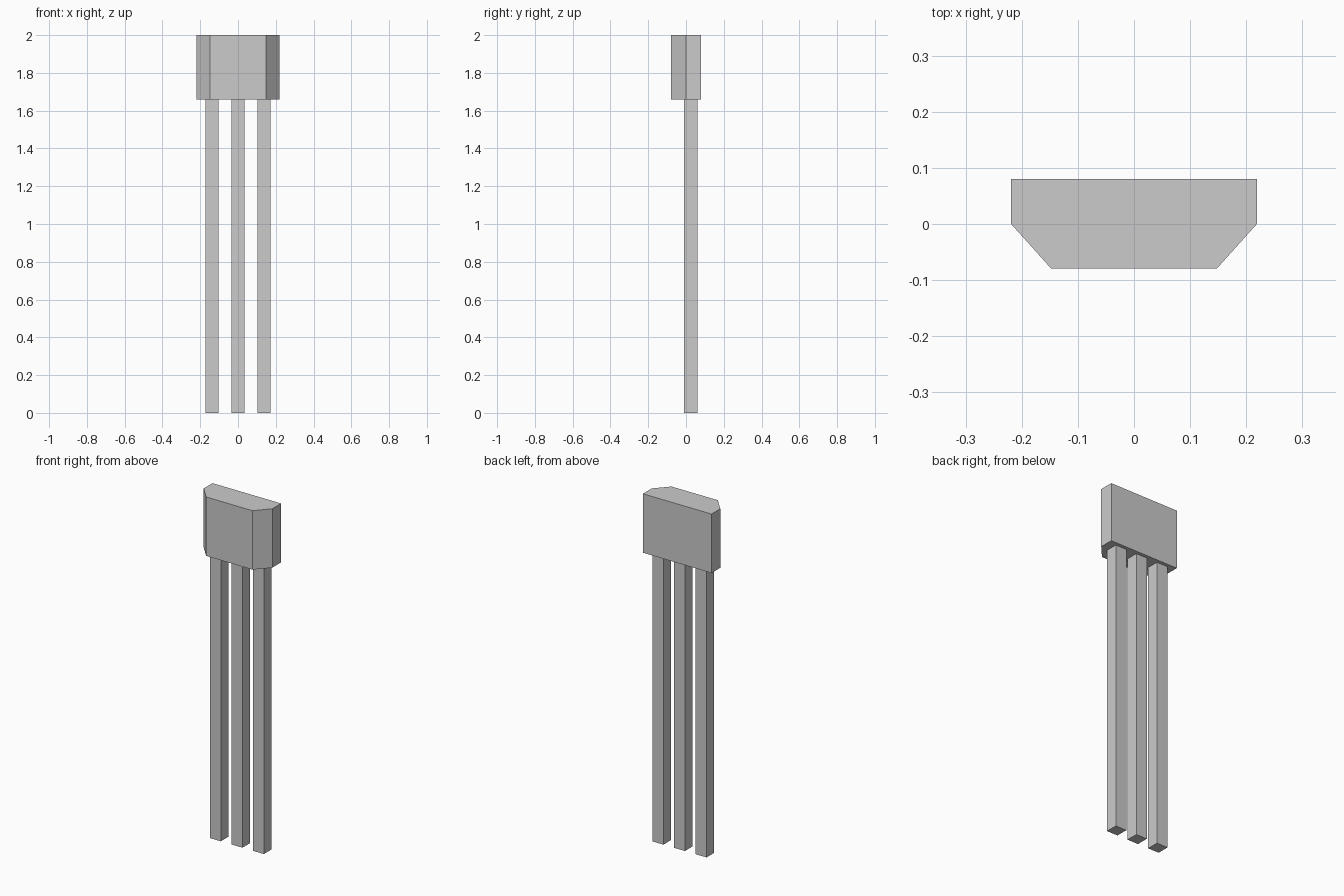
import bpy, bmesh

if "Cube" in bpy.data.objects:
    bpy.data.objects.remove(bpy.data.objects["Cube"])


def prism(name, profile, z0, z1):
    """Extrude a closed counter-clockwise xy profile from z0 up to z1."""
    bm = bmesh.new()
    base = bm.faces.new([bm.verts.new((x, y, z0)) for x, y in profile])
    top = bmesh.ops.extrude_face_region(bm, geom=[base], use_keep_orig=True)
    verts = [g for g in top["geom"] if isinstance(g, bmesh.types.BMVert)]
    bmesh.ops.translate(bm, verts=verts, vec=(0, 0, z1 - z0))
    bmesh.ops.recalc_face_normals(bm, faces=bm.faces)
    mesh = bpy.data.meshes.new(name)
    bm.to_mesh(mesh)
    bm.free()
    obj = bpy.data.objects.new(name, mesh)
    bpy.context.collection.objects.link(obj)
    return obj


BODY_BOTTOM = 1.66

# Sensor body: flat back, two chamfered front corners
half = [(0.148, -0.079), (0.219, 0.0), (0.219, 0.08)]
prism("sensor_body", half + [(-x, y) for x, y in reversed(half)], BODY_BOTTOM, 2.0)

# Three square legs under the body
W = 0.035
for name, x in (("left_leg", -0.138), ("middle_leg", 0.0), ("right_leg", 0.137)):
    prism(name, [(x - W, -0.01), (x + W, -0.01), (x + W, 0.06), (x - W, 0.06)],
          0.0, BODY_BOTTOM)
